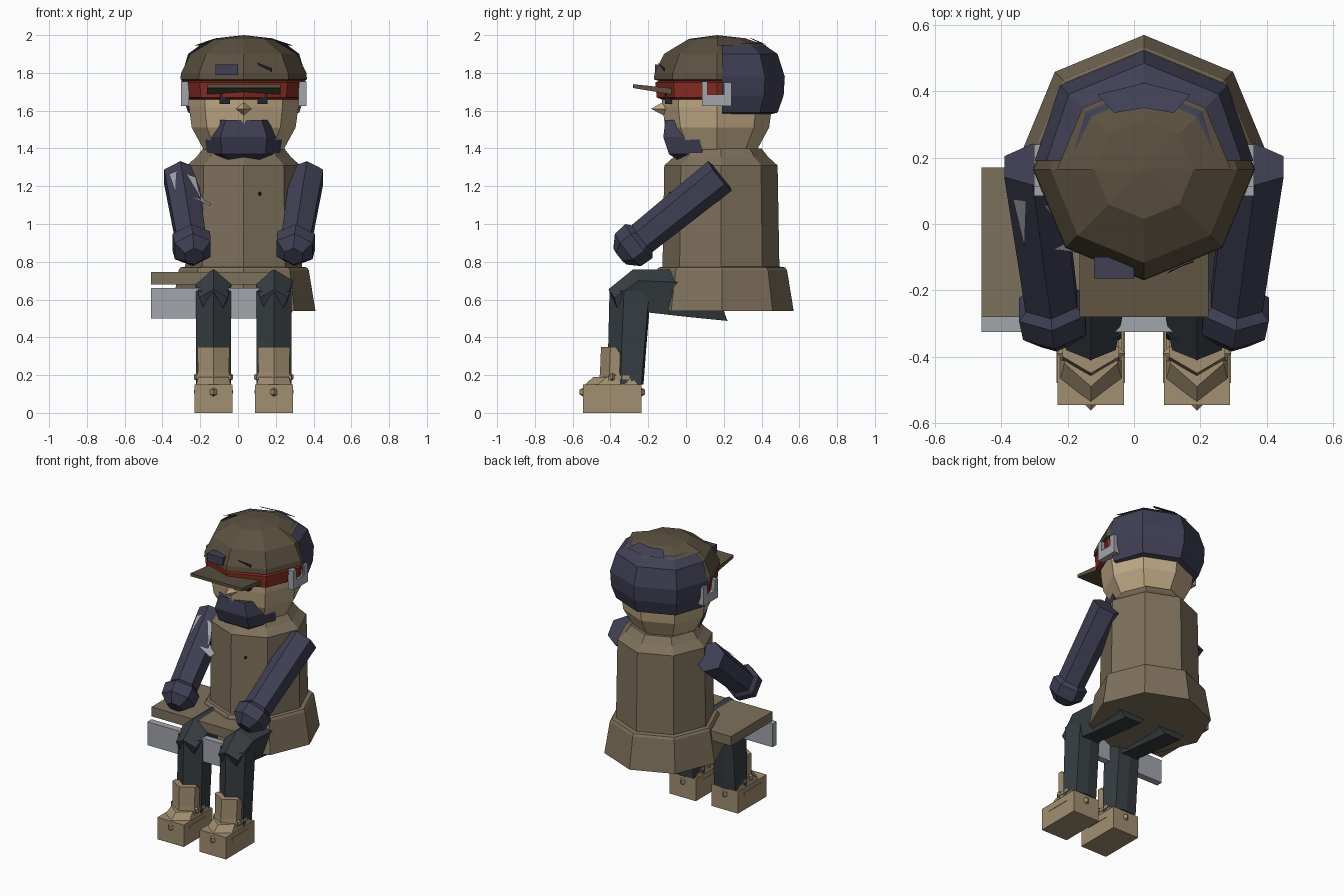
import bpy, bmesh, math
from mathutils import Vector

if "Cube" in bpy.data.objects:
    bpy.data.objects.remove(bpy.data.objects["Cube"])

CX = 0.03      # the figure sits slightly right of the origin
HY = 0.165     # head centre in y


def mat(name, r, g, b):
    m = bpy.data.materials.new(name)
    m.diffuse_color = [(c / 255) ** 2.2 for c in (r, g, b)] + [1]
    m.use_nodes = True
    m.node_tree.nodes["Principled BSDF"].inputs["Base Color"].default_value = m.diffuse_color
    return m


COAT = mat("coat_brown", 125, 112, 92)
CAP = mat("cap_brown", 92, 82, 66)
SKIN = mat("skin", 190, 168, 132)
NAVY = mat("navy", 66, 66, 86)
RED = mat("red", 135, 48, 38)
TROUSER = mat("trouser", 58, 64, 68)
BOOT = mat("boot_tan", 160, 141, 112)
STEEL = mat("steel", 160, 163, 170)
DARK = mat("dark", 40, 38, 52)


def build(name, verts, faces, m):
    me = bpy.data.meshes.new(name)
    me.from_pydata([tuple(v) for v in verts], [], faces)
    bm = bmesh.new()
    bm.from_mesh(me)
    bmesh.ops.remove_doubles(bm, verts=bm.verts, dist=1e-4)
    bmesh.ops.recalc_face_normals(bm, faces=bm.faces)
    bm.to_mesh(me)
    bm.free()
    me.materials.append(m)
    ob = bpy.data.objects.new(name, me)
    bpy.context.collection.objects.link(ob)
    return ob


def loft(name, rings, m, closed=True):
    """Skin a list of equal-length point rings; cap both ends if closed."""
    n = len(rings[0])
    verts = [p for r in rings for p in r]
    faces = []
    for k in range(len(rings) - 1):
        for i in range(n if closed else n - 1):
            j = (i + 1) % n
            faces.append((k * n + i, k * n + j, (k + 1) * n + j, (k + 1) * n + i))
    if closed:
        faces += [tuple(range(n)), tuple(range((len(rings) - 1) * n, len(rings) * n))]
    return build(name, verts, faces, m)


def lathe(name, cy, profile, m, a0=0, a1=360):
    """Eight-sided revolve around the figure axis, profile of (radius, z)."""
    full = a1 - a0 == 360
    cnt = round((a1 - a0) / 45) + (0 if full else 1)
    ang = [math.radians(a0 + 45 * i) for i in range(cnt)]
    rings = [[(CX + r * math.cos(a), cy + r * math.sin(a), z) for a in ang] for r, z in profile]
    return loft(name, rings, m, full)


def box(name, x0, x1, y0, y1, z0, z1, m):
    rings = [[(x0, y0, z), (x1, y0, z), (x1, y1, z), (x0, y1, z)] for z in (z0, z1)]
    return loft(name, rings, m)


def stud(name, x, y, z, r, m):
    bpy.ops.mesh.primitive_uv_sphere_add(segments=4, ring_count=2, radius=r, location=(x, y, z))
    ob = bpy.context.object
    ob.name = name
    ob.data.materials.append(m)


def extrude_x(name, pts, x0, x1, m):
    return loft(name, [[(x, y, z) for y, z in pts] for x in (x0, x1)], m)


def tube(name, path, radii, m, sides=6):
    """Faceted tube along a straight path."""
    d = (path[-1] - path[0]).normalized()
    u = d.cross(Vector((1, 0, 0))).normalized()
    w = d.cross(u)
    return loft(name, [[p + r * (math.cos(t) * u + math.sin(t) * w)
                        for t in [2 * math.pi * i / sides for i in range(sides)]]
                       for p, r in zip(path, radii)], m)


# Coat: torso with collar, flared skirt
lathe("torso", 0.185, [(0.31, 0.74), (0.30, 1.31), (0.25, 1.355), (0.215, 1.40), (0.15, 1.40)], COAT)
lathe("coat_skirt", 0.19, [(0.30, 0.775), (0.335, 0.77), (0.345, 0.755), (0.38, 0.54)], COAT)
stud("coat_button", 0.115, -0.08, 1.16, 0.012, DARK)

# Head, red band, hair, cap
lathe("head", HY, [(0.17, 1.335), (0.215, 1.40), (0.275, 1.51), (0.29, 1.62), (0.295, 1.78)], SKIN)
lathe("head_band", HY, [(0.295, 1.66), (0.32, 1.67), (0.328, 1.75), (0.30, 1.76)], RED)
lathe("cap", HY, [(0.30, 1.755), (0.335, 1.765), (0.332, 1.80), (0.282, 1.90),
                  (0.15, 1.98), (0.0, 2.0)], CAP)
hair = lathe("hair", HY, [(0.28, 1.58), (0.32, 1.59), (0.352, 1.68), (0.358, 1.78), (0.32, 1.90),
                          (0.24, 1.955), (0.15, 1.97)], NAVY, 0, 180)
# front edges of the hair stay behind the cap rim, just past the ears
for v in hair.data.vertices:
    v.co.y = max(v.co.y, 0.19)
    if abs(v.co.y - 0.19) < 0.01:
        v.co.x = CX + (v.co.x - CX) * 0.92
# cap crown over the hair, with an open patch at the back
lathe("cap_crown", HY, [(0.262, 1.945), (0.15, 1.983), (0, 2.0)], CAP, 0, 180)
build("cap_back_opening", [(-0.11, 0.39, 1.957), (0.17, 0.39, 1.957), (0.12, 0.335, 1.985), (-0.06, 0.335, 1.985),
                           (0.03, 0.425, 1.95), (0.03, 0.35, 1.982)],
      [(0, 4, 5, 3), (4, 1, 2, 5)], NAVY)

# Cap peak and badges
extrude_x("cap_peak", [(-0.28, 1.72), (-0.28, 1.74), (-0.04, 1.715), (-0.04, 1.68)], -0.165, 0.225, CAP)
box("cap_badge", -0.12, 0.0, -0.165, -0.10, 1.79, 1.845, NAVY)
build("cap_slit", [(0.11, -0.14, 1.84), (0.10, -0.15, 1.855), (0.18, -0.11, 1.825), (0.18, -0.115, 1.805)],
      [(0, 1, 2, 3)], DARK)

# Face: eyes, nose, beard
for x in (-0.07, 0.13):
    box("eye", x - 0.027, x + 0.027, -0.11, -0.05, 1.635, 1.69, DARK)
build("nose", [(CX, -0.185, 1.61), (CX - 0.05, -0.09, 1.61), (CX, -0.115, 1.65),
               (CX + 0.05, -0.09, 1.61), (CX, -0.10, 1.565)],
      [(0, 1, 2), (0, 2, 3), (0, 3, 4), (0, 4, 1)], SKIN)
beard = []
for z, w, yf, yb in ((1.33, 0.12, -0.03, 0.08), (1.37, 0.19, -0.09, 0.09),
                     (1.46, 0.205, -0.12, 0.07), (1.55, 0.16, -0.11, -0.01)):
    beard.append([(CX - w, yb, z), (CX - w * 0.6, yf, z), (CX + w * 0.6, yf, z), (CX + w, yb, z)])
loft("beard", beard, NAVY)

# Ear clasps: U-shaped plates on each side of the band
for s in (-1, 1):
    extrude_x("ear_clasp", [(0.085, 1.755), (0.085, 1.625), (0.24, 1.625), (0.24, 1.75), (0.20, 1.75),
                            (0.20, 1.685), (0.115, 1.685), (0.115, 1.755)],
              CX + s * 0.29, CX + s * 0.332, STEEL)

# Arms and mittens
for s in (-1, 1):
    a = Vector((CX + s * 0.335, 0.18, 1.255))
    b = Vector((CX + s * 0.28, -0.23, 0.925))
    tube("arm", [a, b], [0.10, 0.09], NAVY)
    d = (b - a).normalized()
    tube("mitten", [b - d * 0.01, b + d * 0.025, b + d * 0.10, b + d * 0.155],
         [0.075, 0.115, 0.11, 0.055], NAVY)

# Steel patches on the raised faces of one arm
build("arm_patch_outer", [(-0.365, 0.075, 1.265), (-0.325, 0.07, 1.28), (-0.33, -0.07, 1.165)],
      [(0, 1, 2)], STEEL)
extrude = [(-0.295, 0.06, 1.27), (-0.225, 0.05, 1.25), (-0.20, -0.03, 1.15), (-0.28, -0.07, 1.165)]
build("arm_patch_inner", extrude + [(-0.14, -0.02, 1.11), (-0.15, -0.09, 1.095)],
      [(0, 1, 2, 3), (3, 2, 4, 5)], STEEL)

# Legs and boots, mirrored about the figure axis
for s in (-1, 1):
    x = CX + s * 0.16
    # thigh: house-shaped section with sloped knee
    sec = [(-0.41, 0.61, 0.655), (-0.28, 0.70, 0.76), (-0.06, 0.69, 0.76), (0.17, 0.54, 0.60)]
    thigh = []
    for (y, zs, zp), zb in zip(sec, (0.54, 0.535, 0.51, 0.487)):
        w = 0.075 if y < -0.4 else 0.10
        thigh.append([(x - w * 0.6, y + 0.05, zb), (x - w, y + 0.03, zs), (x, y, zp),
                      (x + w, y + 0.03, zs), (x + w * 0.6, y + 0.05, zb)])
    loft("thigh", thigh, TROUSER)
    # shin: six-sided, edge to the front
    shin = []
    for z, yf, yb in ((0.15, -0.41, -0.225), (0.35, -0.412, -0.21), (0.645, -0.405, -0.185)):
        ym = (yf * 0.65 + yb * 0.35)
        shin.append([(x, yf, z), (x + 0.093, ym, z), (x + 0.08, yb - 0.01, z),
                     (x, yb, z), (x - 0.08, yb - 0.01, z), (x - 0.093, ym, z)])
    loft("shin", shin, TROUSER)
    # boot: block foot, chamfered instep, shaft
    box("boot_foot", x - 0.10, x + 0.10, -0.545, -0.235, 0, 0.15, BOOT)
    instep = []
    for z, w, yf, yb in ((0.14, 0.098, -0.545, -0.25), (0.155, 0.09, -0.53, -0.26), (0.19, 0.08, -0.49, -0.29)):
        instep.append([(x - w, yf + 0.07, z), (x, yf, z), (x + w, yf + 0.07, z), (x + w, yb, z), (x - w, yb, z)])
    loft("boot_instep", instep, BOOT)
    shaft = []
    for z, w, yf, yb in ((0.16, 0.09, -0.46, -0.29), (0.22, 0.082, -0.455, -0.295), (0.35, 0.085, -0.45, -0.37)):
        shaft.append([(x - w, yf + 0.05, z), (x, yf, z), (x + w, yf + 0.05, z), (x + w, yb, z), (x - w, yb, z)])
    loft("boot_shaft", shaft, BOOT)
    stud("boot_toe_stud", x, -0.54, 0.11, 0.026, BOOT)
    stud("boot_heel_stud", x, -0.24, 0.11, 0.026, BOOT)
    for t in (-1, 1):
        stud("boot_ankle_stud", x + t * 0.085, -0.39, 0.19, 0.022, BOOT)
    box("boot_ankle_strap", x - 0.092, x + 0.092, -0.41, -0.30, 0.178, 0.198, BOOT)
    box("boot_side_strip", x - 0.103, x + 0.103, -0.48, -0.30, 0.102, 0.12, BOOT)

# Seat plank and its steel front rail
box("seat_plank", -0.46, 0.20, -0.28, 0.17, 0.68, 0.745, COAT)
box("seat_rail", -0.46, 0.24, -0.325, -0.28, 0.50, 0.66, STEEL)
